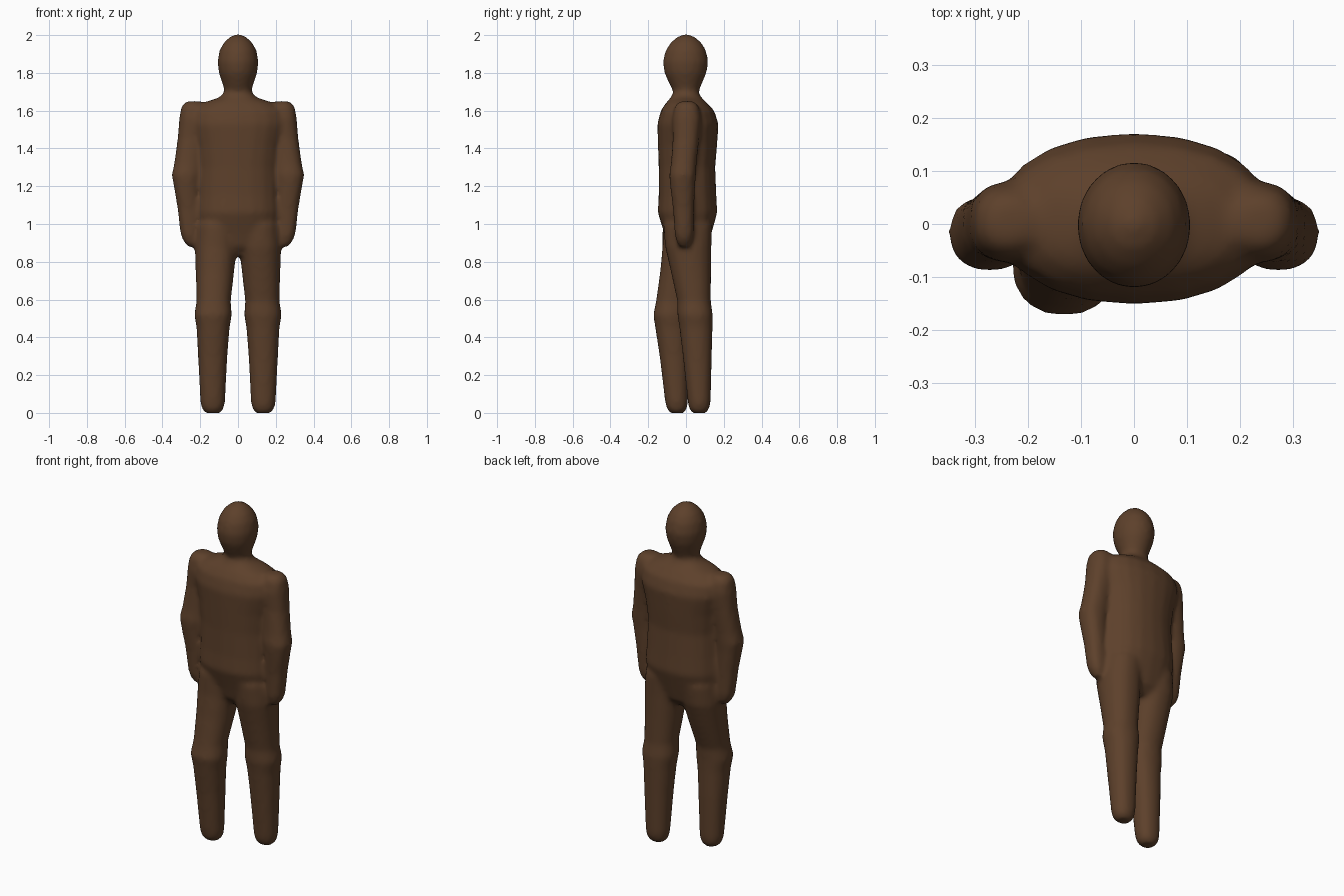
import bpy, bmesh, math

SIDES = 20
bm = bmesh.new()


def loft(rings, power=2.0, flip=1):
    """Closed tube through rings of (z, centre x, centre y, half width, half depth)."""
    loops = []
    for z, cx, cy, rx, ry in rings:
        loop = []
        for i in range(SIDES):
            a = 2 * math.pi * i / SIDES
            c, s = math.cos(a), math.sin(a)
            x = math.copysign(abs(c) ** (2 / power), c) * rx
            y = math.copysign(abs(s) ** (2 / power), s) * ry
            loop.append(bm.verts.new((flip * (cx + x), cy + y, z)))
        loops.append(loop)
    for a, b in zip(loops, loops[1:]):
        for i in range(SIDES):
            j = (i + 1) % SIDES
            bm.faces.new((a[i], a[j], b[j], b[i]))
    bm.faces.new(loops[0])
    bm.faces.new(loops[-1])


# Torso, from crotch to neck
loft([
    (0.83, 0, 0.01, 0.07, 0.06), (0.88, 0, 0.01, 0.18, 0.105),
    (0.95, 0, 0.01, 0.215, 0.125), (1.06, 0, 0.008, 0.228, 0.158),
    (1.15, 0, 0.008, 0.222, 0.153), (1.30, 0, 0.005, 0.215, 0.15),
    (1.42, 0, 0.008, 0.23, 0.157), (1.53, 0, 0.01, 0.26, 0.162),
    (1.60, 0, 0.008, 0.25, 0.142), (1.64, 0, 0.003, 0.19, 0.11),
    (1.67, 0, 0, 0.10, 0.08), (1.70, 0, 0, 0.068, 0.066),
], 2.2)

# Head and neck
loft([
    (1.62, 0, 0, 0.07, 0.066), (1.70, 0, 0, 0.07, 0.067),
    (1.75, 0, -0.002, 0.085, 0.09), (1.80, 0, -0.003, 0.102, 0.112),
    (1.86, 0, -0.002, 0.109, 0.121), (1.92, 0, -0.001, 0.098, 0.107),
    (1.96, 0, 0, 0.076, 0.082), (1.99, 0, 0, 0.044, 0.048),
    (2.003, 0, 0, 0.015, 0.015),
])

# Arms, hand to shoulder
for side in (-1, 1):
    loft([
        (0.88, 0.245, -0.01, 0.02, 0.025), (0.91, 0.25, -0.01, 0.04, 0.042),
        (0.95, 0.253, -0.01, 0.052, 0.05), (1.08, 0.262, -0.013, 0.058, 0.056),
        (1.20, 0.272, -0.018, 0.068, 0.066), (1.26, 0.273, -0.018, 0.078, 0.071),
        (1.32, 0.264, -0.012, 0.074, 0.068), (1.45, 0.247, 0, 0.073, 0.07),
        (1.56, 0.235, 0.004, 0.076, 0.077), (1.62, 0.235, 0.004, 0.066, 0.065),
        (1.65, 0.235, 0.004, 0.04, 0.04),
    ], 2.3, side)

# Legs, foot to hip: the left one steps forward
left_y = [-0.048, -0.048, -0.05, -0.063, -0.075, -0.08, -0.07, -0.03, -0.002, 0.005]
right_y = [0.07, 0.07, 0.07, 0.06, 0.053, 0.048, 0.043, 0.026, 0.012, 0.01]
for side, ys in ((-1, left_y), (1, right_y)):
    sizes = [
        (-0.002, 0.133, 0.035, 0.035), (0.02, 0.134, 0.058, 0.053),
        (0.06, 0.134, 0.066, 0.061), (0.30, 0.134, 0.078, 0.077),
        (0.45, 0.132, 0.088, 0.088), (0.52, 0.132, 0.1, 0.094),
        (0.59, 0.129, 0.091, 0.089), (0.75, 0.122, 0.102, 0.107),
        (0.88, 0.117, 0.112, 0.123), (1.0, 0.11, 0.11, 0.13),
    ]
    loft([(z, x, y, rx, ry) for (z, x, rx, ry), y in zip(sizes, ys)], 2.2, side)

bmesh.ops.recalc_face_normals(bm, faces=bm.faces)
mesh = bpy.data.meshes.new("figure_body")
bm.to_mesh(mesh)
bm.free()
body = bpy.data.objects.new("figure_body", mesh)
bpy.context.collection.objects.link(body)

# Brown clay colour
brown = bpy.data.materials.new("brown")
brown.diffuse_color = (0.11, 0.052, 0.024, 1)
mesh.materials.append(brown)

# Fuse the parts into one soft skin
fuse = body.modifiers.new("fuse", 'REMESH')
fuse.mode = 'VOXEL'
fuse.voxel_size = 0.014
fuse.use_smooth_shade = True
soften = body.modifiers.new("soften", 'SMOOTH')
soften.factor = 0.5
soften.iterations = 6
